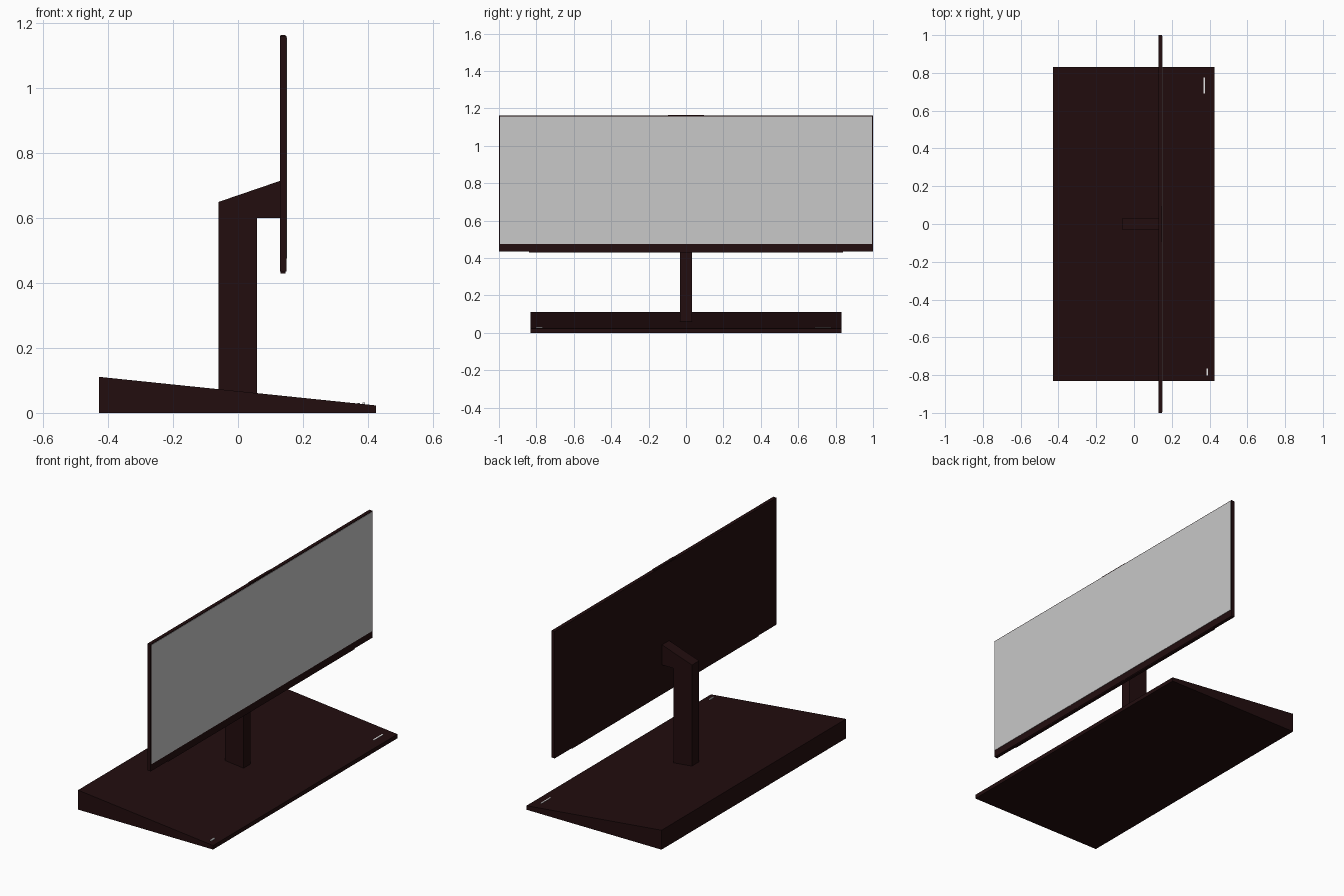
import bpy
import bmesh
from mathutils import Vector

cube = bpy.data.objects.get("Cube")
if cube:
    bpy.data.objects.remove(cube, do_unlink=True)


def material(name, colour):
    m = bpy.data.materials.new(name)
    m.use_nodes = True
    m.diffuse_color = (*colour, 1)
    m.node_tree.nodes["Principled BSDF"].inputs["Base Color"].default_value = (*colour, 1)
    return m


casing = material("dark maroon casing", (0.016, 0.004, 0.0045))
display = material("grey display", (0.58, 0.58, 0.58))
marking = material("white marking", (0.8, 0.8, 0.8))


def prism(name, profile, y0, y1, mat):
    """Extrude an x-z profile along y."""
    bm = bmesh.new()
    face = bm.faces.new([bm.verts.new((x, y0, z)) for x, z in profile])
    grown = bmesh.ops.extrude_face_region(bm, geom=[face])["geom"]
    verts = [v for v in grown if isinstance(v, bmesh.types.BMVert)]
    bmesh.ops.translate(bm, verts=verts, vec=Vector((0, y1 - y0, 0)))
    bmesh.ops.recalc_face_normals(bm, faces=bm.faces)
    mesh = bpy.data.meshes.new(name)
    bm.to_mesh(mesh)
    bm.free()
    mesh.materials.append(mat)
    obj = bpy.data.objects.new(name, mesh)
    bpy.context.collection.objects.link(obj)
    return obj


def box(name, x0, x1, y0, y1, z0, z1, mat):
    return prism(name, [(x0, z0), (x1, z0), (x1, z1), (x0, z1)], y0, y1, mat)


# Sloping base
BACK, FRONT, HIGH, LOW = -0.428, 0.425, 0.111, 0.023


def slope(x):
    return HIGH + (LOW - HIGH) * (x - BACK) / (FRONT - BACK)


prism("base", [(BACK, 0), (FRONT, 0), (FRONT, LOW), (BACK, HIGH)], -0.832, 0.832, casing)

# Upright with its arm reaching to the panel
prism("stand", [(-0.06, slope(-0.06) - 0.01), (0.058, slope(0.058) - 0.01), (0.058, 0.6),
                (0.13, 0.6), (0.13, 0.715), (-0.06, 0.65)], -0.032, 0.032, casing)

# Panel housing, with a lower strip and a small top tab
box("panel_housing", 0.129, 0.149, -1, 1, 0.436, 1.161, casing)
box("lower_strip", 0.131, 0.147, -0.84, 0.84, 0.43, 0.436, casing)
box("top_tab", 0.131, 0.147, -0.095, 0.095, 1.161, 1.165, casing)
box("display", 0.149, 0.151, -0.995, 0.995, 0.476, 1.157, display)

# Markings lying on the base slope
for name, x, y0, y1, rise in (("left_marking", 0.372, 0.69, 0.775, 0.002),
                              ("right_marking", 0.388, -0.802, -0.766, 0.005)):
    a, b = x - 0.004, x + 0.004
    prism(name, [(a, slope(a)), (b, slope(b)), (b, slope(b) + rise), (a, slope(a) + rise)],
          y0, y1, marking)
